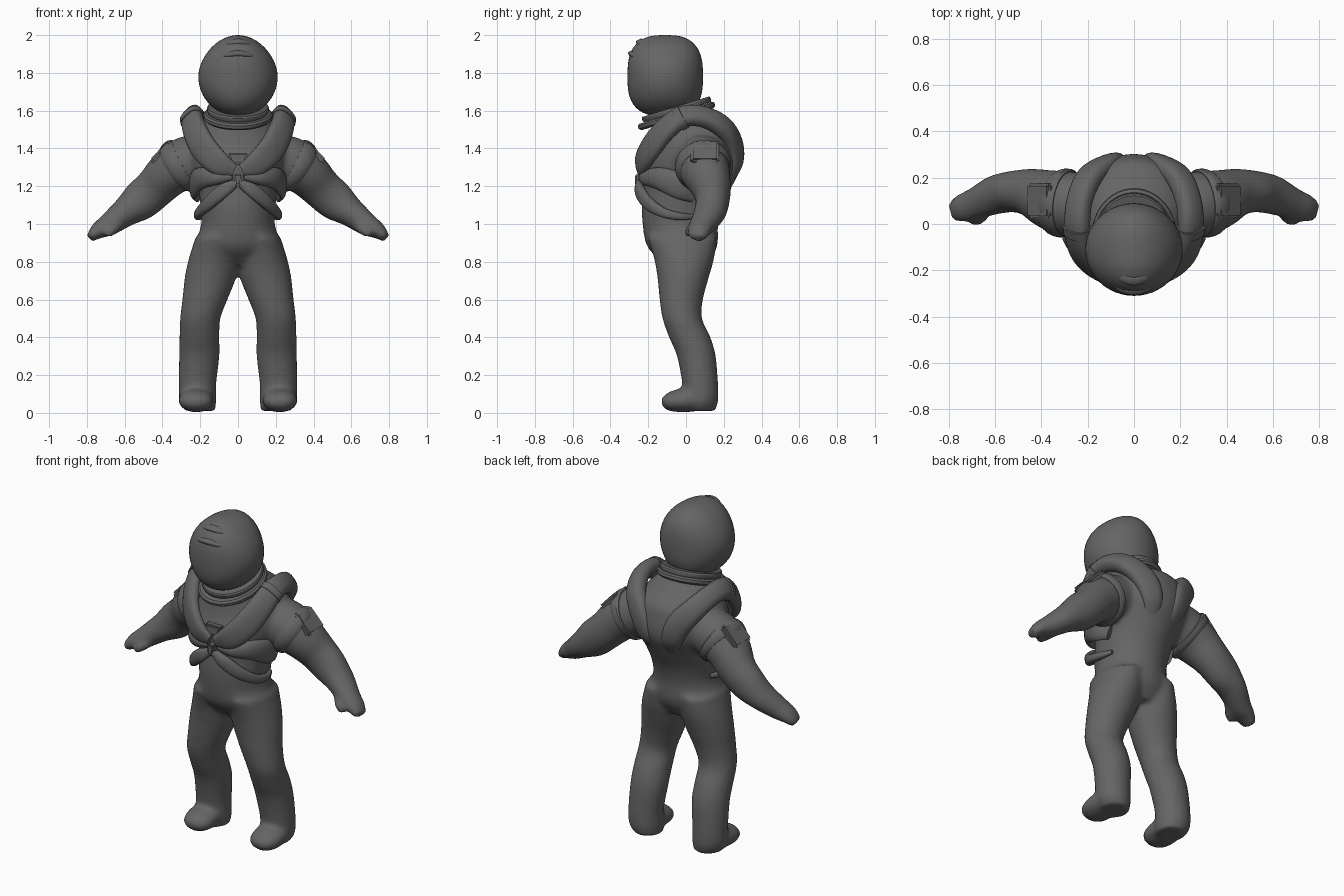
import bpy, bmesh, math
from mathutils import Vector, Matrix

if "Cube" in bpy.data.objects:
    bpy.data.objects.remove(bpy.data.objects["Cube"])

suit = bpy.data.materials.new("suit grey")
suit.diffuse_color = (0.13, 0.13, 0.13, 1)
suit.use_nodes = True
suit.node_tree.nodes["Principled BSDF"].inputs["Base Color"].default_value = suit.diffuse_color


def spline(rows, n):
    """Smooth curve through rows of numbers, n steps per span."""
    pts = [Vector(r) for r in rows]
    pts = [pts[0] * 2 - pts[1]] + pts + [pts[-1] * 2 - pts[-2]]
    out = []
    for i in range(1, len(pts) - 2):
        a, b, c, d = pts[i - 1:i + 3]
        for k in range(n):
            t = k / n
            out.append(0.5 * (2 * b + (c - a) * t + (2 * a - 5 * b + 4 * c - d) * t * t
                              + (3 * b - a - 3 * c + d) * t ** 3))
    return out + [pts[-2]]


def loft(bm, rows, ref=(0, 1, 0), flat=False, side=1, seg=28, n=5, power=1.0):
    """Sweep an ellipse through rows of (x, y, z, half width, half depth)."""
    path = spline(rows, n)
    rings = []
    for i, p in enumerate(path):
        c = Vector(p[:3])
        t = Vector(path[min(i + 1, len(path) - 1)][:3]) - Vector(path[max(i - 1, 0)][:3])
        t = Vector((0, 0, 1)) if flat else t.normalized()
        r = Vector(ref) if not callable(ref) else ref(c)
        v = (r - t * r.dot(t)).normalized()
        u = v.cross(t)
        ring = []
        for k in range(seg):
            a = 2 * math.pi * k / seg
            ca, sa = math.cos(a), math.sin(a)
            ca = math.copysign(abs(ca) ** power, ca)
            sa = math.copysign(abs(sa) ** power, sa)
            q = c + u * p[3] * ca + v * p[4] * sa
            ring.append(bm.verts.new((q.x * side, q.y, q.z)))
        rings.append(ring)
    for r0, r1 in zip(rings, rings[1:]):
        for k in range(seg):
            bm.faces.new((r0[k], r0[(k + 1) % seg], r1[(k + 1) % seg], r1[k]))
    bm.faces.new(rings[0][::-1])
    bm.faces.new(rings[-1])


def finish(bm, name, angle=50):
    bmesh.ops.recalc_face_normals(bm, faces=bm.faces[:])
    me = bpy.data.meshes.new(name)
    bm.to_mesh(me)
    bm.free()
    me.materials.append(suit)
    ob = bpy.data.objects.new(name, me)
    bpy.context.collection.objects.link(ob)
    bpy.ops.object.select_all(action='DESELECT')
    ob.select_set(True)
    bpy.context.view_layer.objects.active = ob
    bpy.ops.object.shade_smooth_by_angle(angle=math.radians(angle))
    return ob


# Soft one-piece suit: torso, legs, boots and arms blended together
bm = bmesh.new()
loft(bm, [(0, 0, .78, .13, .11), (0, -.02, .88, .22, .185), (0, -.03, 1.0, .195, .2),
          (0, -.02, 1.1, .2, .215), (0, .01, 1.2, .215, .235), (0, .035, 1.32, .26, .265),
          (0, .05, 1.43, .265, .245), (0, .04, 1.52, .21, .22), (0, -.03, 1.6, .14, .15)],
     flat=True)
for s in (-1, 1):
    loft(bm, [(.2, .07, .01, .08, .085), (.213, .075, .06, .098, .095), (.215, .075, .15, .1, .095),
              (.205, .055, .3, .107, .103), (.204, .02, .4, .106, .11), (.2, -.02, .5, .107, .105),
              (.175, -.025, .6, .12, .115), (.145, -.015, .72, .137, .137),
              (.125, -.01, .82, .135, .16), (.11, -.02, .93, .115, .185)], flat=True, side=s)
    loft(bm, [(.222, .1, .068, .07, .05), (.222, .02, .07, .092, .066), (.222, -.06, .062, .09, .058),
              (.222, -.105, .055, .07, .042), (.222, -.128, .05, .035, .02)],
         ref=(0, 0, 1), side=s)
    loft(bm, [(.16, .09, 1.36, .13, .12), (.27, .085, 1.325, .14, .14), (.36, .105, 1.27, .13, .125),
              (.44, .135, 1.19, .105, .11), (.52, .14, 1.12, .09, .105), (.6, .125, 1.06, .085, .078),
              (.68, .09, 1.0, .07, .062), (.74, .07, .965, .062, .045),
              (.785, .06, .925, .045, .025)], ref=(.6, 0, .8), side=s)
    # thumb
    loft(bm, [(.63, .07, 1.0, .03, .03), (.67, .025, .965, .03, .03), (.7, .005, .94, .018, .018)],
         ref=(.6, 0, .8), side=s, seg=14)
body = finish(bm, "suit_body")
mod = body.modifiers.new("blend", 'REMESH')
mod.mode = 'VOXEL'
mod.voxel_size = .014
mod.use_smooth_shade = True
mod = body.modifiers.new("soften", 'SMOOTH')
mod.factor = .5
mod.iterations = 8

# Helmet: globe, boxier in profile and narrower at the crown
bm = bmesh.new()
bmesh.ops.create_uvsphere(bm, u_segments=48, v_segments=32, radius=1)
for v in bm.verts:
    x, y, z = v.co
    h = math.hypot(y, z) or 1
    k = 1 + .10 * (2 * y * z / h / h) ** 2 * h * h
    taper = 1 - .1 * max(z, 0) ** 1.5
    v.co = (x * .21 * taper, -.11 + y * .2 * k, 1.78 + z * k * (.22 if z > 0 else .21))
finish(bm, "helmet")

# Brow ridges arched over the visor
for name, yb, zc, w in (("visor_brow", -.287, 1.905, .11), ("crown_ridge", -.245, 1.965, .085)):
    bm = bmesh.new()
    loft(bm, [(x * w, yb + .06 * x * x * w / .11, zc - .03 * x * x, .02 if abs(x) < 1 else .006,
               .013 if abs(x) < 1 else .004) for x in (-1, -.6, 0, .6, 1)],
         ref=(0, -.5, 1), seg=12, power=.6)
    finish(bm, name)

# Tilted neck ring: two stacked collars
tilt = Matrix.Rotation(math.radians(17), 4, 'X')
for name, z, r0, r1, h in (("lower_collar", 1.572, .2, .212, .036), ("upper_collar", 1.607, .185, .19, .03)):
    bm = bmesh.new()
    prof = [(r0 - .05, -h / 2), (r0, -h / 2), (r1, -h / 5), (r1, h / 4), (r0, h / 2), (r0 - .05, h / 2)]
    rings = []
    for k in range(48):
        a = 2 * math.pi * k / 48
        rings.append([bm.verts.new(tilt @ Vector((r * .86 * math.cos(a), r * math.sin(a), q))
                                   + Vector((0, -.05, z))) for r, q in prof])
    for k in range(48):
        for j in range(6):
            bm.faces.new((rings[k][j], rings[(k + 1) % 48][j],
                          rings[(k + 1) % 48][(j + 1) % 6], rings[k][(j + 1) % 6]))
    finish(bm, name, 30)


def outward(c):
    """Direction away from the middle of the chest."""
    return c - Vector((0, .02, 1.33))


for s, tag in ((-1, "left"), (1, "right")):
    # Padded harness over the shoulder, from breastbone to the back
    bm = bmesh.new()
    loft(bm, [(.02, -.235, 1.285, .035, .025), (.1, -.235, 1.32, .065, .03), (.18, -.19, 1.4, .075, .035),
              (.23, -.11, 1.5, .07, .04), (.245, -.01, 1.57, .062, .042), (.235, .1, 1.565, .06, .045),
              (.195, .2, 1.51, .065, .045), (.13, .255, 1.42, .07, .04), (.09, .262, 1.32, .06, .035),
              (.07, .23, 1.24, .04, .02)], ref=outward, side=s, seg=20, power=.8)
    finish(bm, tag + "_harness")
    # Strap clasp on top of the shoulder
    bm = bmesh.new()
    loft(bm, [(.241, -.045, 1.55, .068, .05), (.245, -.012, 1.57, .068, .05)],
         ref=outward, side=s, seg=20, n=1, power=.8)
    finish(bm, tag + "_strap_clasp", 30)
    # Chest side panel under the harness
    bm = bmesh.new()
    loft(bm, [(.03, -.23, 1.25, .02, .02), (.12, -.215, 1.245, .04, .03), (.2, -.14, 1.24, .06, .03),
              (.235, -.03, 1.2, .07, .025), (.21, .05, 1.16, .05, .02)],
         ref=lambda c: Vector((c.x, c.y, 0)), side=s, seg=16)
    finish(bm, tag + "_side_panel")
    # Crossing waist flap wrapping to the hip
    bm = bmesh.new()
    loft(bm, [(.015, -.245, 1.215, .022, .022), (.08, -.245, 1.175, .038, .024),
              (.155, -.2, 1.11, .035, .024), (.205, -.12, 1.06, .026, .022),
              (.212, -.03, 1.04, .02, .018), (.19, .04, 1.04, .012, .01)],
         ref=lambda c: Vector((c.x, c.y, 0)), side=s, seg=16, power=.8)
    finish(bm, tag + "_waist_flap")
    # Shoulder cuff around the upper arm
    bm = bmesh.new()
    loft(bm, [(.285, .088, 1.318, .142, .142), (.3, .09, 1.31, .15, .15), (.325, .096, 1.295, .146, .145),
              (.34, .1, 1.285, .134, .132)], ref=(.6, 0, .8), side=s, n=2, seg=36)
    finish(bm, tag + "_shoulder_cuff", 30)
    # Raised sleeve patch
    bm = bmesh.new()
    bmesh.ops.create_cube(bm, size=1)
    bmesh.ops.scale(bm, vec=(.145, .15, .05), verts=bm.verts[:])
    bmesh.ops.bevel(bm, geom=bm.edges[:], offset=.012, segments=2, affect='EDGES')
    bmesh.ops.rotate(bm, matrix=Matrix.Rotation(math.radians(47), 3, 'Y'), verts=bm.verts[:])
    bmesh.ops.translate(bm, vec=(.4, .1, 1.375), verts=bm.verts[:])
    for v in bm.verts:
        v.co.x *= s
    finish(bm, tag + "_sleeve_patch", 30)

# Chest buckle and knot where the straps meet
for name, loc, size in (("chest_buckle", (0, -.222, 1.345), (.11, .05, .06)),
                        ("strap_knot", (0, -.245, 1.235), (.05, .05, .06))):
    bm = bmesh.new()
    bmesh.ops.create_cube(bm, size=1)
    for v in bm.verts:
        w = 1 if v.co.z > 0 else .6
        v.co = Vector((v.co.x * size[0] * w, v.co.y * size[1], v.co.z * size[2])) + Vector(loc)
    bmesh.ops.bevel(bm, geom=bm.edges[:], offset=.008, segments=2, affect='EDGES')
    finish(bm, name, 30)
